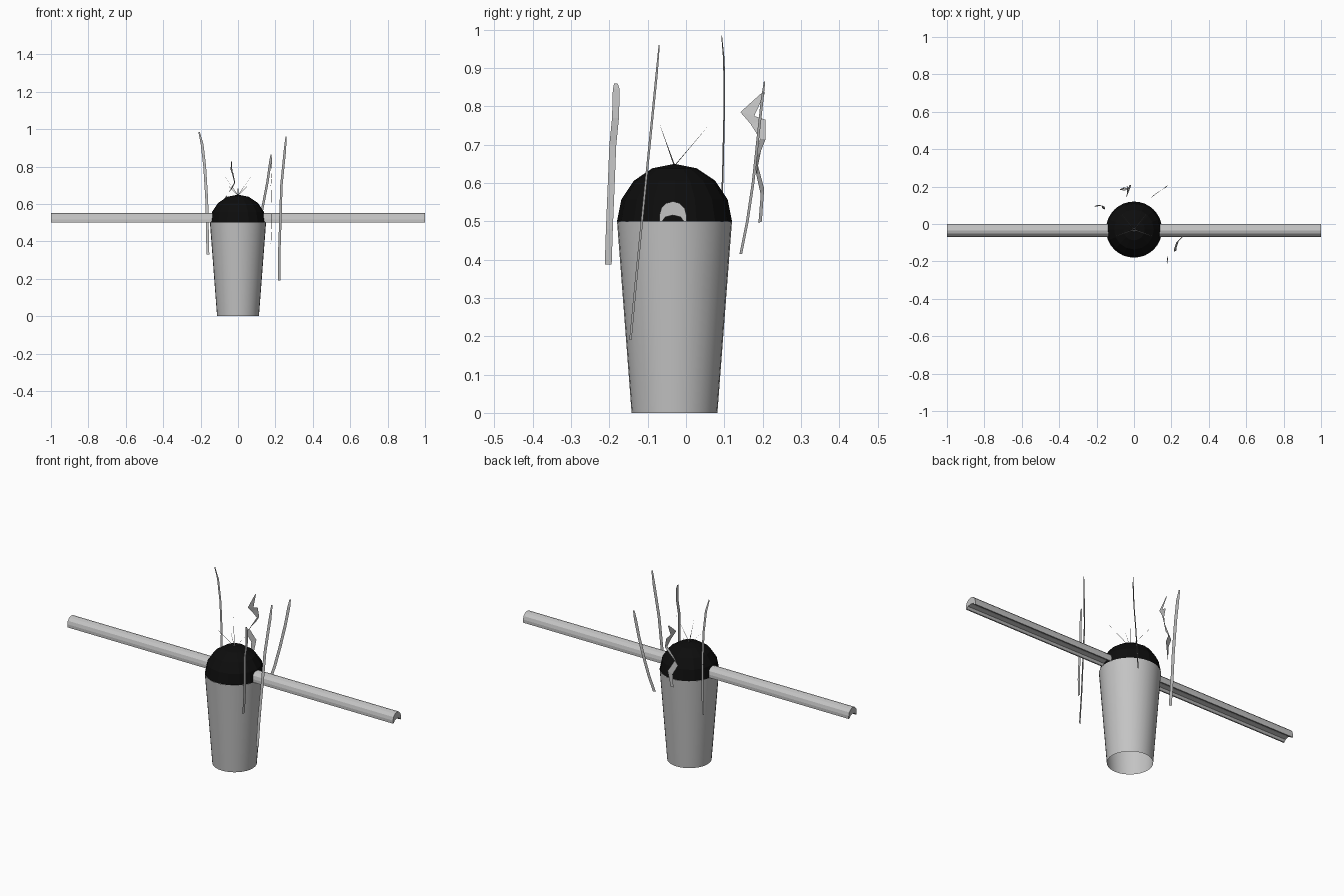
import bpy, bmesh, math
from mathutils import Vector

if "Cube" in bpy.data.objects:
    bpy.data.objects.remove(bpy.data.objects["Cube"])


def material(name, v):
    m = bpy.data.materials.new(name)
    m.diffuse_color = (v, v, v, 1)
    m.use_nodes = True
    m.node_tree.nodes["Principled BSDF"].inputs["Base Color"].default_value = m.diffuse_color
    return m


GREY = material("light grey", 0.55)
BLACK = material("black", 0.004)
CY = -0.03  # body axis offset in y


def make(name, verts, faces, mat, smooth=False, fix=True):
    me = bpy.data.meshes.new(name)
    me.from_pydata([tuple(v) for v in verts], [], faces)
    if fix:
        bm = bmesh.new()
        bm.from_mesh(me)
        bmesh.ops.recalc_face_normals(bm, faces=bm.faces)
        bm.to_mesh(me)
        bm.free()
    me.materials.append(mat)
    ob = bpy.data.objects.new(name, me)
    bpy.context.collection.objects.link(ob)
    for p in me.polygons:
        p.use_smooth = smooth
    return ob


def lathe(name, profile, n, mat, smooth=False, tip=None):
    """Revolve (radius, z) rings, optionally closed by a tip point."""
    verts = [(r * math.cos(2 * math.pi * i / n), CY + r * math.sin(2 * math.pi * i / n), z)
             for r, z in profile for i in range(n)]
    faces = [(k * n + i, k * n + (i + 1) % n, (k + 1) * n + (i + 1) % n, (k + 1) * n + i)
             for k in range(len(profile) - 1) for i in range(n)]
    if tip is not None:
        t, k = len(verts), (len(profile) - 1) * n
        verts.append((0, CY, tip))
        faces += [(k + i, k + (i + 1) % n, t) for i in range(n)]
    return make(name, verts, faces, mat, smooth)


def ribbon(name, path, width):
    """Thin strip: path points swept across a width vector, narrowed at the top."""
    verts, n = [], len(path)
    for i, p in enumerate(path):
        w = Vector(width) * (0.25 if i == 0 else 0.5)
        verts += [Vector(p) - w, Vector(p) + w]
    faces = [(2 * i, 2 * i + 1, 2 * i + 3, 2 * i + 2) for i in range(n - 1)]
    return make(name, verts, faces, GREY)


# Tapered body, open underneath
lathe("body", [(0.112, 0), (0.15, 0.5)], 32, GREY, smooth=True)

# Faceted black head
lathe("head_dome", [(0.15 * math.cos(math.radians(a)), 0.5 + 0.15 * math.sin(math.radians(a)))
                    for a in (0, 22.5, 45, 67.5)], 16, BLACK, tip=0.65)

# Long cross bar with an arched section, hollowed underneath
section = [(0.035, 0.5)]
section += [(0.035 * math.cos(math.pi * i / 6), 0.517 + 0.035 * math.sin(math.pi * i / 6)) for i in range(7)]
section += [(-0.035, 0.5)]
section += [(-0.028 * math.cos(math.pi * i / 4), 0.5 + 0.016 * math.sin(math.pi * i / 4)) for i in range(5)]
n = len(section)
make("arm_bar", [(x, y - 0.034, z) for x in (-1, 1) for y, z in section],
     [(i, (i + 1) % n, n + (i + 1) % n, n + i) for i in range(n)]
     + [tuple(range(n)), tuple(range(n, 2 * n))], GREY)

# Five hair spikes on the crown
for k, (x, y) in enumerate([(0.075, 0.065), (-0.075, 0.065), (-0.112, -0.07), (0.112, -0.07), (0, -0.07)]):
    s = Vector((-(y - CY), x, 0)).normalized() * 0.002
    tip, root = Vector((x, y, 0.757)), Vector((0, CY, 0.645))
    make(f"hair_spike_{k + 1}", [root - s, root + s, tip], [(0, 1, 2)], GREY)

# Loose ribbons floating around the body
ribbon("ribbon_back_left", [(-0.208, 0.093, 0.985), (-0.192, 0.099, 0.92), (-0.178, 0.1, 0.8),
                            (-0.167, 0.096, 0.62), (-0.164, 0.09, 0.47), (-0.161, 0.08, 0.33)], (0.015, -0.004, 0))
ribbon("ribbon_front_right", [(0.257, -0.07, 0.96), (0.25, -0.077, 0.88), (0.232, -0.095, 0.7),
                              (0.226, -0.115, 0.5), (0.221, -0.13, 0.35), (0.22, -0.145, 0.19)], (0.013, 0.006, 0))
ribbon("ribbon_front", [(0.178, -0.183, 0.86), (0.18, -0.182, 0.845), (0.182, -0.184, 0.77), (0.176, -0.191, 0.7),
                        (0.179, -0.195, 0.6), (0.18, -0.2, 0.48), (0.176, -0.203, 0.387)], (0.002, 0.018, 0))
ribbon("ribbon_back_right", [(0.177, 0.205, 0.865), (0.172, 0.199, 0.82), (0.158, 0.188, 0.72),
                             (0.135, 0.175, 0.6), (0.115, 0.16, 0.5), (0.094, 0.143, 0.415)], (0.013, 0.007, 0))

# Crumpled ribbon at the back: left and right edge points
left = [(-0.035, 0.203, 0.84), (-0.04, 0.142, 0.785), (-0.03, 0.168, 0.755), (-0.02, 0.193, 0.715),
        (-0.05, 0.178, 0.66), (-0.08, 0.184, 0.62), (-0.055, 0.195, 0.57), (-0.055, 0.189, 0.495)]
right = [(-0.034, 0.206, 0.835), (-0.03, 0.178, 0.775), (-0.025, 0.208, 0.765), (-0.015, 0.208, 0.715),
         (-0.03, 0.196, 0.685), (-0.062, 0.188, 0.645), (-0.03, 0.204, 0.585), (-0.045, 0.198, 0.5)]
make("ribbon_crumpled", left + right, [(i, i + 1, 9 + i, 8 + i) for i in range(7)], GREY)
